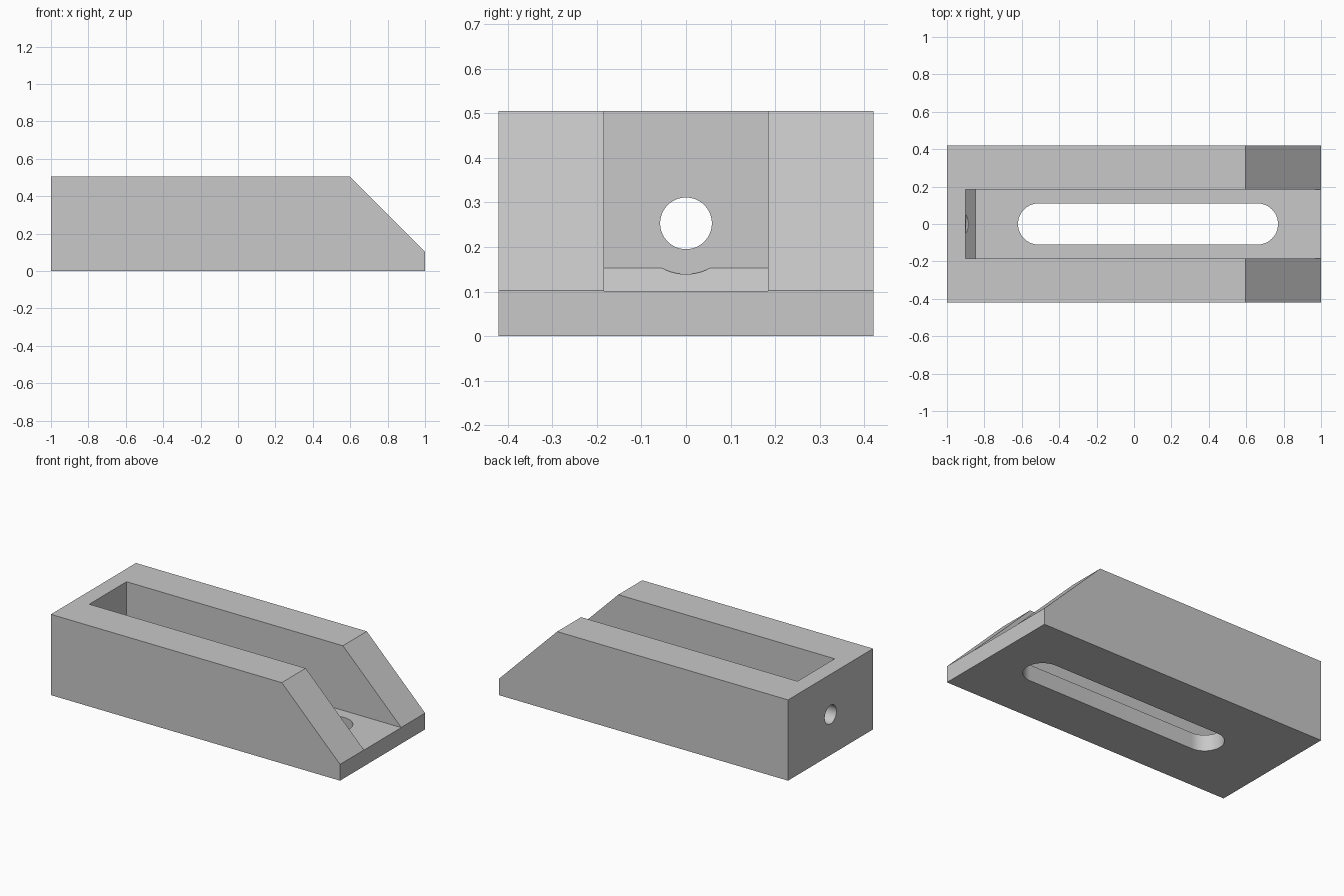
import bpy, bmesh
from mathutils import Matrix, Vector

cube = bpy.data.objects.get("Cube")
if cube:
    bpy.data.objects.remove(cube, do_unlink=True)

grey = bpy.data.materials.new("plain grey")
grey.use_nodes = True
colour = (0.578, 0.578, 0.578, 1)
grey.diffuse_color = colour
grey.node_tree.nodes["Principled BSDF"].inputs["Base Color"].default_value = colour


def add_object(name, bm):
    bmesh.ops.recalc_face_normals(bm, faces=bm.faces)
    mesh = bpy.data.meshes.new(name)
    bm.to_mesh(mesh)
    bm.free()
    mesh.materials.append(grey)
    obj = bpy.data.objects.new(name, mesh)
    bpy.context.collection.objects.link(obj)
    return obj


def extrude_profile(name, points, half_width):
    """Side profile in x and z, extruded symmetrically along y."""
    bm = bmesh.new()
    face = bm.faces.new([bm.verts.new((x, -half_width, z)) for x, z in points])
    grown = bmesh.ops.extrude_face_region(bm, geom=[face])["geom"]
    verts = [v for v in grown if isinstance(v, bmesh.types.BMVert)]
    bmesh.ops.translate(bm, verts=verts, vec=(0, 2 * half_width, 0))
    return add_object(name, bm)


def cylinder(name, radius, start, end, z):
    """Cylinder along x."""
    bm = bmesh.new()
    place = Matrix.Translation(((start + end) / 2, 0, z)) @ Matrix.Rotation(1.5707963, 4, "Y")
    bmesh.ops.create_cone(bm, cap_ends=True, segments=64, radius1=radius,
                          radius2=radius, depth=end - start, matrix=place)
    return add_object(name, bm)


def slot(name, start, end, radius):
    """Upright round-ended slot, made by stretching a cylinder along x."""
    bm = bmesh.new()
    bmesh.ops.create_cone(bm, cap_ends=True, segments=64, radius1=radius,
                          radius2=radius, depth=0.5)
    bm.verts.ensure_lookup_table()
    bmesh.ops.bisect_plane(bm, geom=bm.verts[:] + bm.edges[:] + bm.faces[:],
                           plane_co=(0, 0, 0), plane_no=(1, 0, 0), clear_inner=True)
    bmesh.ops.translate(bm, verts=bm.verts, vec=((end - start) / 2 - radius, 0, 0))
    copy = bmesh.ops.duplicate(bm, geom=bm.verts[:] + bm.edges[:] + bm.faces[:])["geom"]
    verts = [v for v in copy if isinstance(v, bmesh.types.BMVert)]
    bmesh.ops.scale(bm, verts=verts, vec=(-1, 1, 1))
    # Take the hull so that the two half cylinders join into one solid
    corners = [v.co + Vector(((start + end) / 2, 0, 0)) for v in bm.verts]
    bm.free()
    # One outline gives clean flat sides and caps
    outline = sorted({(round(c.x, 5), round(c.y, 5)) for c in corners})
    upper = [p for p in outline if p[1] >= 0]
    lower = [p for p in outline if p[1] < 0]
    bm = bmesh.new()
    ring = [bm.verts.new((x, y, -0.25)) for x, y in upper + lower[::-1]]
    face = bm.faces.new(ring)
    grown = bmesh.ops.extrude_face_region(bm, geom=[face])["geom"]
    verts = [v for v in grown if isinstance(v, bmesh.types.BMVert)]
    bmesh.ops.translate(bm, verts=verts, vec=(0, 0, 0.5))
    return add_object(name, bm)


# Block with a sloping end
body = extrude_profile("slotted_block", [(-1, 0), (1, 0), (1, 0.102), (0.597, 0.505),
                                         (-1, 0.505)], 0.42)

# Open channel with a bevelled inner corner, floor slot, end hole and its relief
cutters = [
    extrude_profile("channel_cutter", [(-0.9, 0.7), (-0.9, 0.153), (-0.848, 0.101),
                                       (1.2, 0.101), (1.2, 0.7)], 0.184),
    slot("floor_slot_cutter", -0.62, 0.77, 0.11),
    cylinder("end_hole_cutter", 0.058, -1.1, -0.8, 0.253),
    cylinder("relief_cutter", 0.114, -0.8995, -0.8, 0.253),
]

bpy.ops.object.select_all(action="DESELECT")
body.select_set(True)
bpy.context.view_layer.objects.active = body
for cutter in cutters:
    cutter.hide_render = True
    mod = body.modifiers.new(cutter.name, "BOOLEAN")
    mod.operation = "DIFFERENCE"
    mod.solver = "EXACT"
    mod.object = cutter
    bpy.ops.object.modifier_apply(modifier=mod.name)
for cutter in cutters:
    bpy.data.objects.remove(cutter, do_unlink=True)

bpy.ops.object.shade_smooth_by_angle(angle=0.5)
